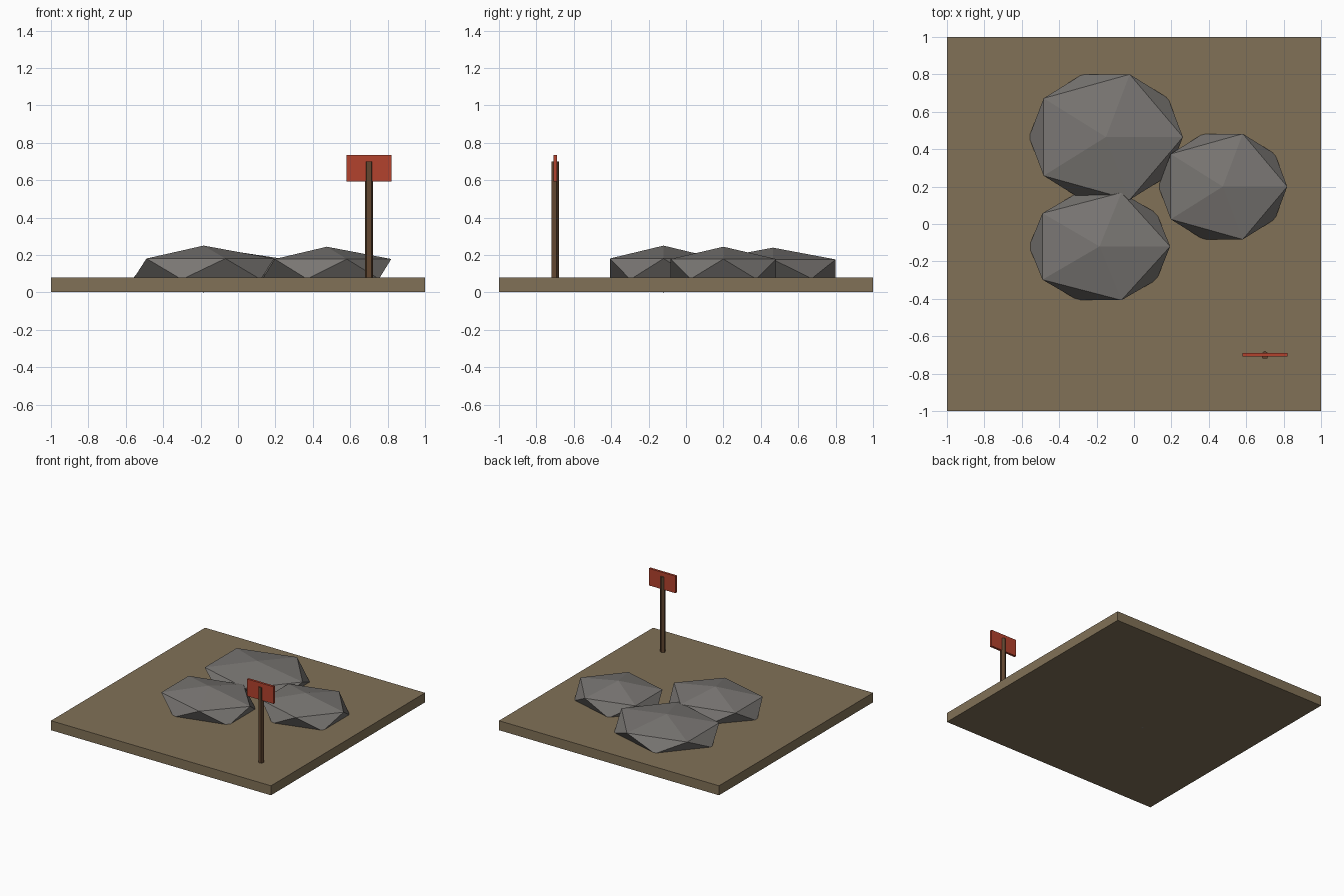
import bpy

if "Cube" in bpy.data.objects:
    bpy.data.objects.remove(bpy.data.objects["Cube"])


def material(name, rgb):
    m = bpy.data.materials.new(name)
    m.diffuse_color = (*rgb, 1.0)
    m.use_nodes = True
    m.node_tree.nodes["Principled BSDF"].inputs["Base Color"].default_value = m.diffuse_color
    return m


EARTH = material("earth_brown", (0.22, 0.165, 0.095))
STONE = material("stone_grey", (0.19, 0.18, 0.17))
WOOD = material("dark_wood", (0.12, 0.062, 0.03))
RED = material("sign_red", (0.45, 0.054, 0.027))


def finish(name, mat):
    obj = bpy.context.object
    obj.name = name
    obj.data.materials.append(mat)
    return obj


def box(name, centre, size, mat):
    bpy.ops.mesh.primitive_cube_add(size=1, location=centre)
    bpy.context.object.scale = size
    return finish(name, mat)


def rock(name, centre, radii):
    # flattened twenty-sided boulder, half sunk in the ground
    bpy.ops.mesh.primitive_ico_sphere_add(subdivisions=1, radius=1, location=centre)
    bpy.context.object.scale = radii
    return finish(name, STONE)


# Ground slab
box("ground_slab", (0, 0, 0.041), (2, 2, 0.078), EARTH)

# Three boulders
rock("rock_back", (-0.15, 0.465, 0.125), (0.46, 0.394, 0.114))
rock("rock_front", (-0.184, -0.12, 0.125), (0.422, 0.338, 0.125))
rock("rock_right", (0.475, 0.20, 0.125), (0.385, 0.332, 0.119))

# Five-sided sign post
bpy.ops.mesh.primitive_cylinder_add(vertices=5, radius=0.022, depth=0.66,
                                    location=(0.7, -0.7, 0.37))
finish("sign_post", WOOD)

# Sign board, with the post running through it
box("sign_board", (0.7, -0.7, 0.664), (0.24, 0.019, 0.14), RED)
